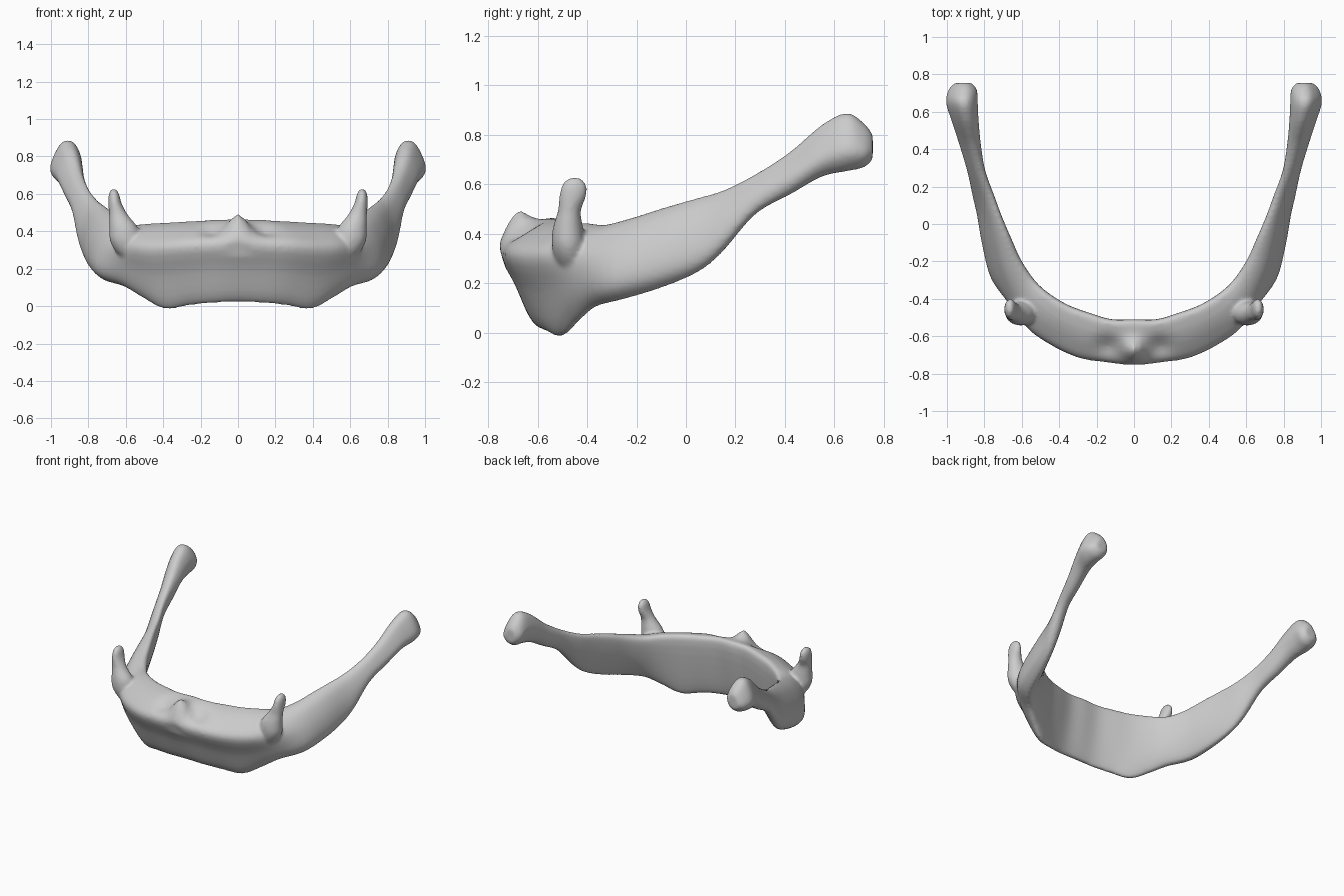
import bpy, bmesh, math
from mathutils import Vector

if "Cube" in bpy.data.objects:
    bpy.data.objects.remove(bpy.data.objects["Cube"])


def spline(pts, n, closed=False):
    """Catmull-Rom points through pts, n per span."""
    m, out = len(pts), []
    get = (lambda i: pts[i % m]) if closed else (lambda i: pts[max(0, min(m - 1, i))])
    for i in range(m if closed else m - 1):
        a, b, c, d = (get(i + k) for k in (-1, 0, 1, 2))
        for k in range(n):
            t = k / n
            out.append(0.5 * (2 * b + (c - a) * t + (2 * a - 5 * b + 4 * c - d) * t * t
                              + (3 * b - a - 3 * c + d) * t ** 3))
    if not closed:
        out.append(pts[-1].copy())
    return out


def loft(bm, rings, along, around, sculpt=None):
    """Smooth skin through a row of closed rings, capped at both ends."""
    cols = [spline(list(c), along) for c in zip(*rings)]
    rows = [spline(list(r), around, True) for r in zip(*cols)]
    vr = [[bm.verts.new(sculpt(p) if sculpt else p) for p in r] for r in rows]
    n = len(vr[0])
    for r, s in zip(vr, vr[1:]):
        for i in range(n):
            bm.faces.new((r[i], r[(i + 1) % n], s[(i + 1) % n], s[i]))
    for r in (vr[0], vr[-1]):
        c = bm.verts.new(sum((v.co for v in r), Vector()) / n)
        for i in range(n):
            bm.faces.new((r[i], r[(i + 1) % n], c))


# Cross-sections: (inner-to-outer fraction, height fraction)
BODY = [(0, .96), (.28, 1), (.72, .88), (1, .70), (.74, .38), (.48, .05), (.27, 0), (.1, .4)]
ARM = [(0, .9), (.2, 1), (.57, .89), (.88, .6), (1, .28), (.88, .07), (.5, 0), (.12, .42)]
KNOB = [(.15, .85), (.4, 1), (.7, .9), (1, .4), (.85, .12), (.5, 0), (.15, .15), (0, .5)]

# Stations: outer x y, inner x y, bottom z, top z, section blend (0 body, 1 arm, 2 knob)
STATIONS = [
    (0, -.755, 0, -.51, .033, .455, 0),
    (.15, -.74, .12, -.51, .028, .452, 0),
    (.30, -.715, .24, -.475, .015, .445, 0),
    (.45, -.645, .36, -.43, -.004, .438, 0),
    (.57, -.565, .47, -.36, .055, .435, .2),
    (.665, -.45, .54, -.29, .11, .435, .6),
    (.76, -.3, .605, -.19, .14, .465, 1),
    (.81, -.12, .655, -.08, .185, .505, 1),
    (.84, .05, .71, .05, .25, .545, 1),
    (.865, .15, .745, .15, .33, .575, 1.1),
    (.895, .28, .79, .28, .475, .64, 1.4),
    (.935, .42, .815, .42, .555, .73, 1.8),
    (.975, .55, .83, .55, .63, .84, 2),
    (1.005, .65, .835, .65, .652, .887, 2),
    (.99, .72, .84, .72, .668, .845, 2),
    (.955, .755, .87, .755, .70, .80, 2),
]


def section(ox, oy, ix, iy, zb, zt, w):
    a, b, k = (BODY, ARM, w) if w < 1 else (ARM, KNOB, w - 1)
    ring = []
    for p, q in zip(a, b):
        t, f = p[0] + (q[0] - p[0]) * k, p[1] + (q[1] - p[1]) * k
        ring.append(Vector((ix + (ox - ix) * t, iy + (oy - iy) * t, zb + (zt - zb) * f)))
    return ring


def sculpt(p):
    """Central tubercle and the shallow pits beside it."""
    p = p.copy()
    if p.z > .27 and p.y < -.5:
        g = lambda x, y, sx, sy: math.exp(-((abs(p.x) - x) / sx) ** 2 - ((p.y - y) / sy) ** 2)
        p.z += .085 * g(0, -.685, .055, .06) - .03 * g(.14, -.65, .06, .05)
    return p


def flip(ring):
    return [Vector((-p.x, p.y, p.z)) for p in ring]


bm = bmesh.new()

# Curved body with both long arms
right = [section(*s) for s in STATIONS]
loft(bm, [flip(r) for r in reversed(right[1:])] + right, 4, 4, sculpt)

# Small upright horns with flared roots: centre x y z, radius x y
HORN = [(.51, -.44, .2, .04, .04), (.565, -.465, .28, .08, .06), (.6, -.475, .35, .085, .067),
        (.612, -.477, .42, .077, .062), (.64, -.472, .49, .05, .047),
        (.658, -.458, .55, .036, .055), (.663, -.452, .598, .028, .05), (.664, -.45, .627, .012, .022)]
rings = [[Vector((x + rx * math.cos(a), y + ry * math.sin(a), z))
          for a in (math.tau * i / 8 for i in range(8))] for x, y, z, rx, ry in HORN]
loft(bm, rings, 4, 3)
loft(bm, [flip(r) for r in rings], 4, 3)

bmesh.ops.recalc_face_normals(bm, faces=bm.faces)
me = bpy.data.meshes.new("arched_bone")
bm.to_mesh(me)
bm.free()
bone = bpy.data.objects.new("arched_bone", me)
bpy.context.collection.objects.link(bone)

# Fuse the horns into the body and soften the joins
fuse = bone.modifiers.new("fuse", 'REMESH')
fuse.mode = 'VOXEL'
fuse.voxel_size = .01
fuse.use_smooth_shade = True
soften = bone.modifiers.new("soften", 'SMOOTH')
soften.factor = .5
soften.iterations = 8
